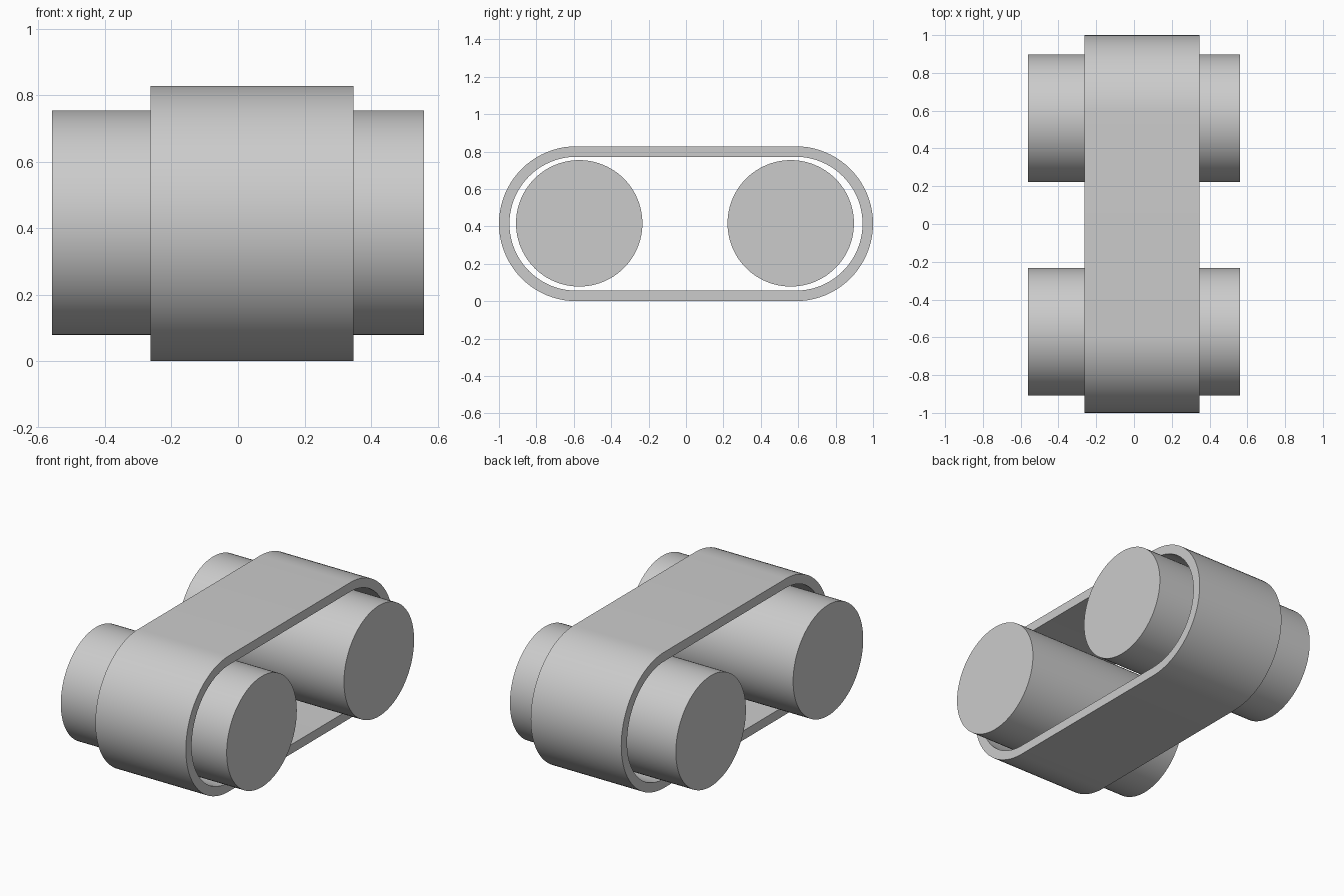
import bpy, bmesh, math

default = bpy.data.objects.get("Cube")
if default:
    bpy.data.objects.remove(default, do_unlink=True)

AXIS_Z = 0.414       # height of both roller axes
BELT_R = 0.414       # outer radius of the belt ends
BELT_T = 0.056       # belt thickness
BELT_X = (-0.263, 0.348)
BEND_Y = 1 - BELT_R  # where the straight runs meet the bends
STEPS = 40           # segments per half-circle bend

grey = bpy.data.materials.new("plain_grey")
grey.use_nodes = True
grey.diffuse_color = (0.6, 0.6, 0.6, 1)
grey.node_tree.nodes["Principled BSDF"].inputs["Base Color"].default_value = (0.6, 0.6, 0.6, 1)


def finish(obj):
    obj.data.materials.clear()
    obj.data.materials.append(grey)
    bpy.ops.object.select_all(action='DESELECT')
    obj.select_set(True)
    bpy.context.view_layer.objects.active = obj
    bpy.ops.object.shade_smooth_by_angle(angle=math.radians(30))


def stadium(radius):
    """Closed (y, z) outline: two half circles joined by straight runs."""
    points = []
    for side in (1, -1):
        for i in range(STEPS + 1):
            a = math.pi * (i / STEPS - 0.5)
            points.append((side * (BEND_Y + radius * math.cos(a)),
                           AXIS_Z + side * radius * math.sin(a)))
    return points


# Belt: four outlines joined into a closed band
bm = bmesh.new()
loops = [[bm.verts.new((x, y, z)) for y, z in stadium(r)]
         for x, r in ((BELT_X[0], BELT_R), (BELT_X[1], BELT_R),
                      (BELT_X[1], BELT_R - BELT_T), (BELT_X[0], BELT_R - BELT_T))]
count = len(loops[0])
for k in range(4):
    a, b = loops[k], loops[(k + 1) % 4]
    for i in range(count):
        j = (i + 1) % count
        bm.faces.new((a[i], a[j], b[j], b[i]))
bmesh.ops.recalc_face_normals(bm, faces=bm.faces)
mesh = bpy.data.meshes.new("belt")
bm.to_mesh(mesh)
bm.free()
belt = bpy.data.objects.new("belt", mesh)
bpy.context.collection.objects.link(belt)
finish(belt)

# Rollers inside the two bends
for name, y in (("front_roller", -0.571), ("back_roller", 0.56)):
    bpy.ops.mesh.primitive_cylinder_add(vertices=96, radius=0.338, depth=1.12,
                                        location=(0, y, AXIS_Z + 0.002),
                                        rotation=(0, math.pi / 2, 0))
    roller = bpy.context.object
    roller.name = name
    finish(roller)
